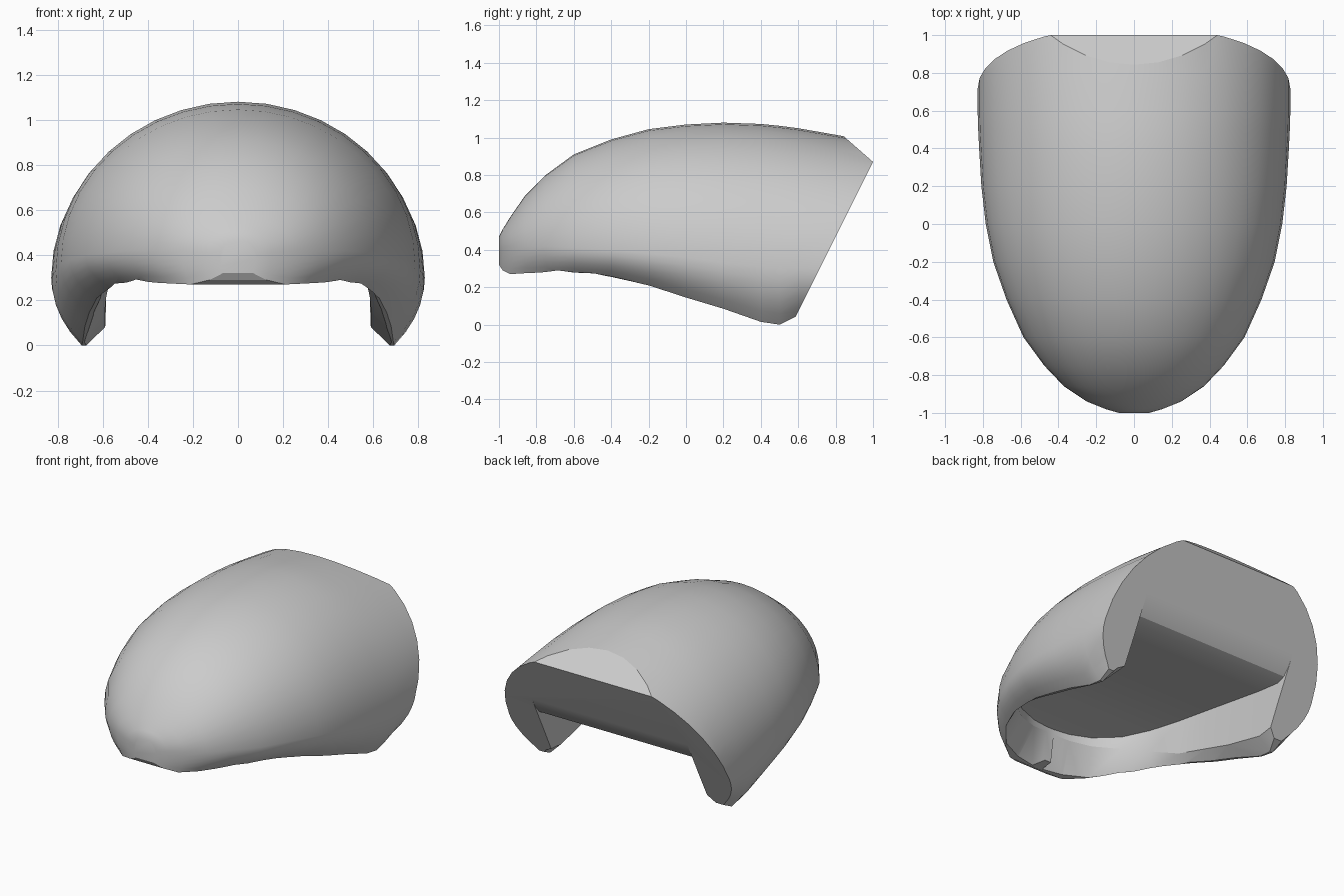
import bpy, bmesh, math
from mathutils import Vector

cube = bpy.data.objects.get("Cube")
if cube:
    bpy.data.objects.remove(cube, do_unlink=True)

grey = bpy.data.materials.new("plain_grey")
grey.use_nodes = True
grey.diffuse_color = (0.6, 0.6, 0.6, 1)
grey.node_tree.nodes["Principled BSDF"].inputs["Base Color"].default_value = (0.6, 0.6, 0.6, 1)

# Shell stations front to back: y, half width, height of widest point, top, bottom
STATIONS = [
    (-1.0, .08, .40, .47, .32), (-.98, .15, .41, .51, .29), (-.94, .25, .42, .575, .27),
    (-.86, .37, .42, .69, .275), (-.75, .475, .42, .80, .28), (-.6, .585, .41, .91, .275),
    (-.4, .675, .40, .99, .255), (-.2, .745, .38, 1.045, .21), (0, .785, .36, 1.07, .145),
    (.2, .808, .33, 1.08, .085), (.4, .82, .31, 1.073, .015), (.5, .825, .30, 1.063, 0),
    (.6, .828, .30, 1.05, .05), (.8, .828, .30, 1.015, .1), (1.1, .82, .30, .96, .1),
]
# Cavity stations back to front: inner x, inner y, rim x, rim y, ceiling z, wall foot z
CAVITY = [
    (.585, 1.1, .67, 1.1, .66, .10), (.585, .82, .67, .82, .51, .10),
    (.585, .785, .67, .785, .445, .10), (.585, .74, .67, .74, .395, .10),
    (.585, .68, .67, .68, .375, .10), (.59, .5, .685, .5, .40, .08),
    (.59, .2, .67, .2, .45, .15), (.585, 0, .65, 0, .48, .21),
    (.57, -.25, .615, -.27, .51, .28), (.51, -.45, .555, -.5, .51, .36),
    (.42, -.62, .46, -.7, .505, .42), (.28, -.74, .33, -.84, .50, .44),
    (.14, -.79, .18, -.91, .495, .45), (.03, -.805, .04, -.935, .495, .46),
]


def bottom_at(y):
    for a, b in zip(STATIONS, STATIONS[1:]):
        if a[0] <= y <= b[0]:
            return a[4] + (b[4] - a[4]) * (y - a[0]) / (b[0] - a[0])
    return 0


def section(y, w, mid, top, low, upper=20, lower=5):
    """Half-ellipse arch that tucks in towards its bottom edge."""
    arch = [(w * math.cos(math.pi * i / upper), y, mid + (top - mid) * math.sin(math.pi * i / upper))
            for i in range(upper + 1)]
    tuck = [(w * (1 - .16 * (i / lower) ** 2.2), y, mid + (low - mid) * i / lower)
            for i in range(1, lower + 1)]
    return tuck[::-1] + arch + [(-x, yy, z) for x, yy, z in tuck]


def loft(name, rings):
    """Skin closed rings in order and cap both ends."""
    bm = bmesh.new()
    rows = [[bm.verts.new(p) for p in ring] for ring in rings]
    n = len(rows[0])
    for a, b in zip(rows, rows[1:]):
        for i in range(n):
            bm.faces.new((a[i], a[(i + 1) % n], b[(i + 1) % n], b[i]))
    bm.faces.new(rows[0])
    bm.faces.new(rows[-1])
    bmesh.ops.recalc_face_normals(bm, faces=bm.faces)
    return name, bm


def finish(name, bm):
    mesh = bpy.data.meshes.new(name)
    bm.to_mesh(mesh)
    bm.free()
    mesh.materials.append(grey)
    obj = bpy.data.objects.new(name, mesh)
    bpy.context.collection.objects.link(obj)
    return obj


# Domed shell, trimmed by the sloping back and the bevel above it
name, bm = loft("domed_shell", [section(*s) for s in STATIONS])
back_edge = Vector((0, 1, .87))
for normal in (Vector((0, 2, -1)), Vector((0, .14, .16))):
    geom = bm.verts[:] + bm.edges[:] + bm.faces[:]
    cut = bmesh.ops.bisect_plane(bm, geom=geom, plane_co=back_edge, plane_no=normal, clear_outer=True)
    rim = [e for e in cut["geom_cut"] if isinstance(e, bmesh.types.BMEdge) and e.is_boundary]
    bmesh.ops.holes_fill(bm, edges=rim, sides=0)
bmesh.ops.remove_doubles(bm, verts=bm.verts, dist=.0005)
bmesh.ops.recalc_face_normals(bm, faces=bm.faces)
shell = finish(name, bm)

# Hollow underside
rings = []
for xi, yi, xr, yr, ceiling, foot in CAVITY:
    low = bottom_at(yr) - .012
    half = [(xr, yr, -.3), (xr, yr, low), (xi, yi, foot), (xi, yi, ceiling)]
    rings.append(half + [(-x, y, z) for x, y, z in reversed(half)])
cutter = finish(*loft("cavity_cutter", rings))
cutter.hide_render = True

hollow = shell.modifiers.new("hollow", "BOOLEAN")
hollow.operation = "DIFFERENCE"
hollow.solver = "EXACT"
hollow.object = cutter

# Apply the cut, drop the cutter and shade
bpy.ops.object.select_all(action="DESELECT")
shell.select_set(True)
bpy.context.view_layer.objects.active = shell
bpy.ops.object.modifier_apply(modifier="hollow")
bpy.data.objects.remove(cutter, do_unlink=True)
bpy.ops.object.shade_smooth_by_angle(angle=math.radians(28))
